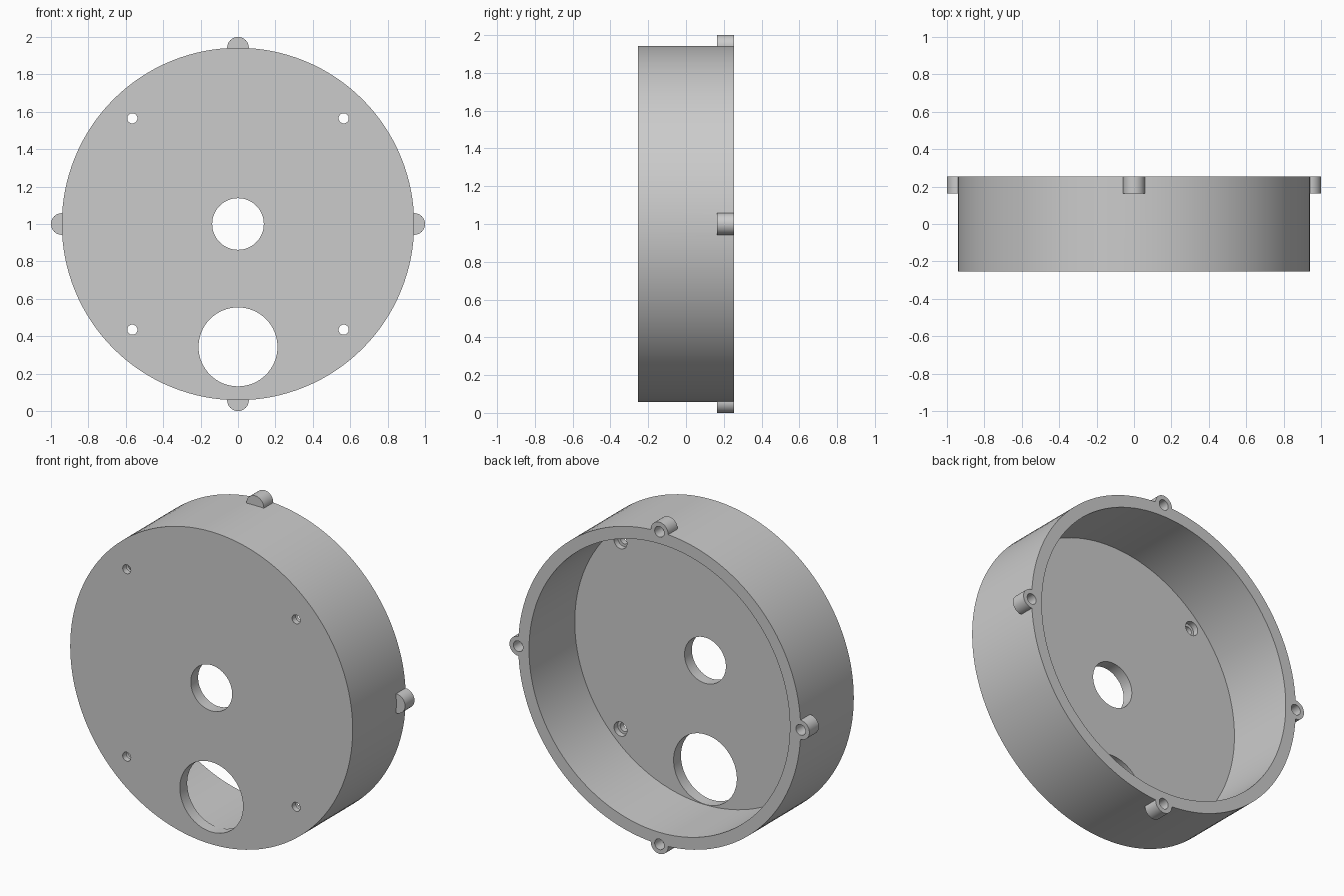
import bpy, math
from mathutils import Matrix

if "Cube" in bpy.data.objects:
    bpy.data.objects.remove(bpy.data.objects["Cube"])

grey = bpy.data.materials.new("plain grey")
grey.use_nodes = True
colour = (0.6, 0.6, 0.6, 1)
grey.diffuse_color = colour
grey.node_tree.nodes["Principled BSDF"].inputs["Base Color"].default_value = colour

FRONT, BACK = -0.253, 0.253
OUTER, INNER, WALL = 0.942, 0.87, 0.07
MID = 1.0


def cylinder(name, radius, y0, y1, x=0, z=MID, sides=48):
    """Cylinder lying along y from y0 to y1."""
    bpy.ops.mesh.primitive_cylinder_add(vertices=sides, radius=radius, depth=y1 - y0)
    ob = bpy.context.object
    ob.name = name
    ob.data.transform(Matrix.Translation((x, (y0 + y1) / 2, z))
                      @ Matrix.Rotation(math.pi / 2, 4, 'X'))
    ob.data.materials.append(grey)
    return ob


def combine(target, tool, operation):
    """Apply a boolean and discard the tool object."""
    mod = target.modifiers.new(operation.lower(), 'BOOLEAN')
    mod.operation, mod.solver, mod.object = operation, 'EXACT', tool
    bpy.context.view_layer.objects.active = target
    bpy.ops.object.modifier_apply(modifier=mod.name)
    bpy.data.objects.remove(tool)


# Round housing, open at the back
housing = cylinder("round_housing", OUTER, FRONT, BACK, sides=128)

# Four screw lugs on the rim
quarters = [(math.cos(i * math.pi / 2), math.sin(i * math.pi / 2)) for i in range(4)]
for c, s in quarters:
    lug = cylinder("screw_lug", 0.058, BACK - 0.09, BACK, OUTER * c, MID + OUTER * s)
    combine(housing, lug, 'UNION')

# Hollow interior
cavity = cylinder("cavity", INNER, FRONT + WALL, BACK + 0.1, sides=128)
combine(housing, cavity, 'DIFFERENCE')

# Blind screw holes in the lugs
for c, s in quarters:
    bore = cylinder("lug_bore", 0.032, BACK - 0.07, BACK + 0.1, OUTER * c, MID + OUTER * s, 32)
    combine(housing, bore, 'DIFFERENCE')

# Centre opening and large lower opening
for radius, z in ((0.138, MID), (0.211, 0.343)):
    opening = cylinder("opening", radius, FRONT - 0.1, FRONT + 0.2, 0, z, 64)
    combine(housing, opening, 'DIFFERENCE')

# Four mounting holes, counterbored from inside
for sx in (-1, 1):
    for sz in (-1, 1):
        x, z = 0.565 * sx, MID + 0.565 * sz
        for radius, y0 in ((0.027, FRONT - 0.1), (0.043, FRONT + WALL / 2)):
            hole = cylinder("mounting_hole", radius, y0, FRONT + 0.2, x, z, 32)
            combine(housing, hole, 'DIFFERENCE')

# Smooth curved walls, crisp edges
bpy.ops.object.select_all(action='DESELECT')
housing.select_set(True)
bpy.context.view_layer.objects.active = housing
bpy.ops.object.shade_smooth_by_angle(angle=math.radians(30))
